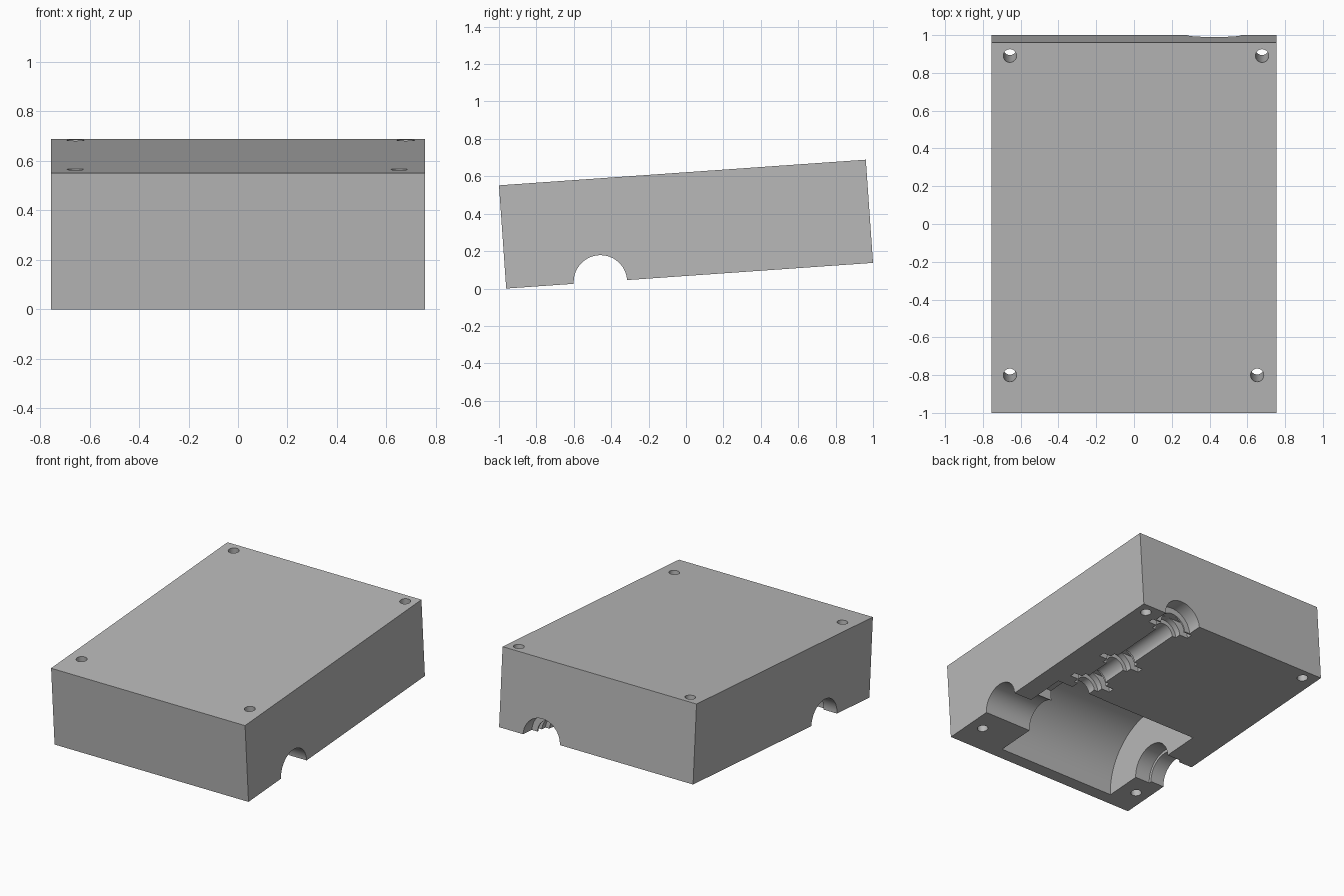
import bpy
from math import radians
from mathutils import Matrix, Vector

if "Cube" in bpy.data.objects:
    bpy.data.objects.remove(bpy.data.objects["Cube"], do_unlink=True)

WIDTH, LENGTH, HEIGHT = 1.51, 1.966, 0.553
AXLE_Y = -0.478     # wheel axle line, across the housing
SHAFT_X = 0.425     # drive shaft line, along the housing
cutters = []

grey = bpy.data.materials.new("housing_grey")
grey.use_nodes = True
grey.diffuse_color = (0.48, 0.48, 0.48, 1)
grey.node_tree.nodes["Principled BSDF"].inputs["Base Color"].default_value = (0.48, 0.48, 0.48, 1)


def box(name, low, high):
    low, high = Vector(low), Vector(high)
    bpy.ops.mesh.primitive_cube_add(size=1)
    obj = bpy.context.object
    obj.name = name
    size = high - low
    obj.data.transform(Matrix.Translation((low + high) / 2) @ Matrix.Diagonal((*size, 1)))
    return obj


def cylinder(name, start, end, radius, sides=64):
    start, end = Vector(start), Vector(end)
    axis = end - start
    bpy.ops.mesh.primitive_cylinder_add(vertices=sides, radius=radius, depth=axis.length)
    obj = bpy.context.object
    obj.name = name
    turn = axis.to_track_quat("Z", "Y").to_matrix().to_4x4()
    obj.data.transform(Matrix.Translation((start + end) / 2) @ turn)
    cutters.append(obj)


def across(name, x0, x1, radius):
    cylinder(name, (x0, AXLE_Y, 0), (x1, AXLE_Y, 0), radius)


def along(name, y0, y1, radius):
    cylinder(name, (SHAFT_X, y0, 0), (SHAFT_X, y1, 0), radius)


# Solid housing block
housing = box("housing", (-WIDTH / 2, -LENGTH / 2, 0), (WIDTH / 2, LENGTH / 2, HEIGHT))

# Drum recess and its axle channel with a bearing seat
across("drum_recess", -0.535, 0.388, 0.42)
across("axle_channel", -0.9, 0.9, 0.143)
across("axle_bearing_seat", -0.65, -0.5, 0.163)

# Drive shaft channel, gear pocket and rear opening
along("shaft_channel", -0.2, 0.95, 0.07)
along("gear_pocket", -0.39, -0.055, 0.19)
along("rear_opening", 0.885, 1.1, 0.143)

# Bearing seats with flat flange slots along the shaft
for y in (0.06, 0.354, 0.855):
    along("shaft_bearing_seat", y - 0.06, y + 0.055, 0.1)
    cutters.append(box("flange_slot", (SHAFT_X - 0.165, y - 0.02, -0.1),
                       (SHAFT_X + 0.165, y + 0.02, 0.1)))

# Screw holes through the corners
for x, y in ((-0.657, 0.912), (0.678, 0.912), (-0.657, -0.783), (0.652, -0.783)):
    cylinder("screw_hole", (x, y, -0.1), (x, y, HEIGHT + 0.1), 0.035, 32)

# Cut every recess out of the block
bpy.context.view_layer.objects.active = housing
for cutter in cutters:
    cut = housing.modifiers.new("cut", "BOOLEAN")
    cut.operation = "DIFFERENCE"
    cut.solver = "EXACT"
    cut.object = cutter
    cutter.hide_render = True
    bpy.ops.object.modifier_apply(modifier=cut.name)
for cutter in cutters:
    bpy.data.objects.remove(cutter, do_unlink=True)

# Tilt the housing so it rests on its front lower edge
housing.data.transform(Matrix.Translation((0, 0.0193, 0.0686)) @ Matrix.Rotation(radians(4), 4, "X"))
housing.data.materials.clear()
housing.data.materials.append(grey)
bpy.ops.object.select_all(action="DESELECT")
housing.select_set(True)
bpy.context.view_layer.objects.active = housing
bpy.ops.object.shade_smooth_by_angle(angle=radians(30))
